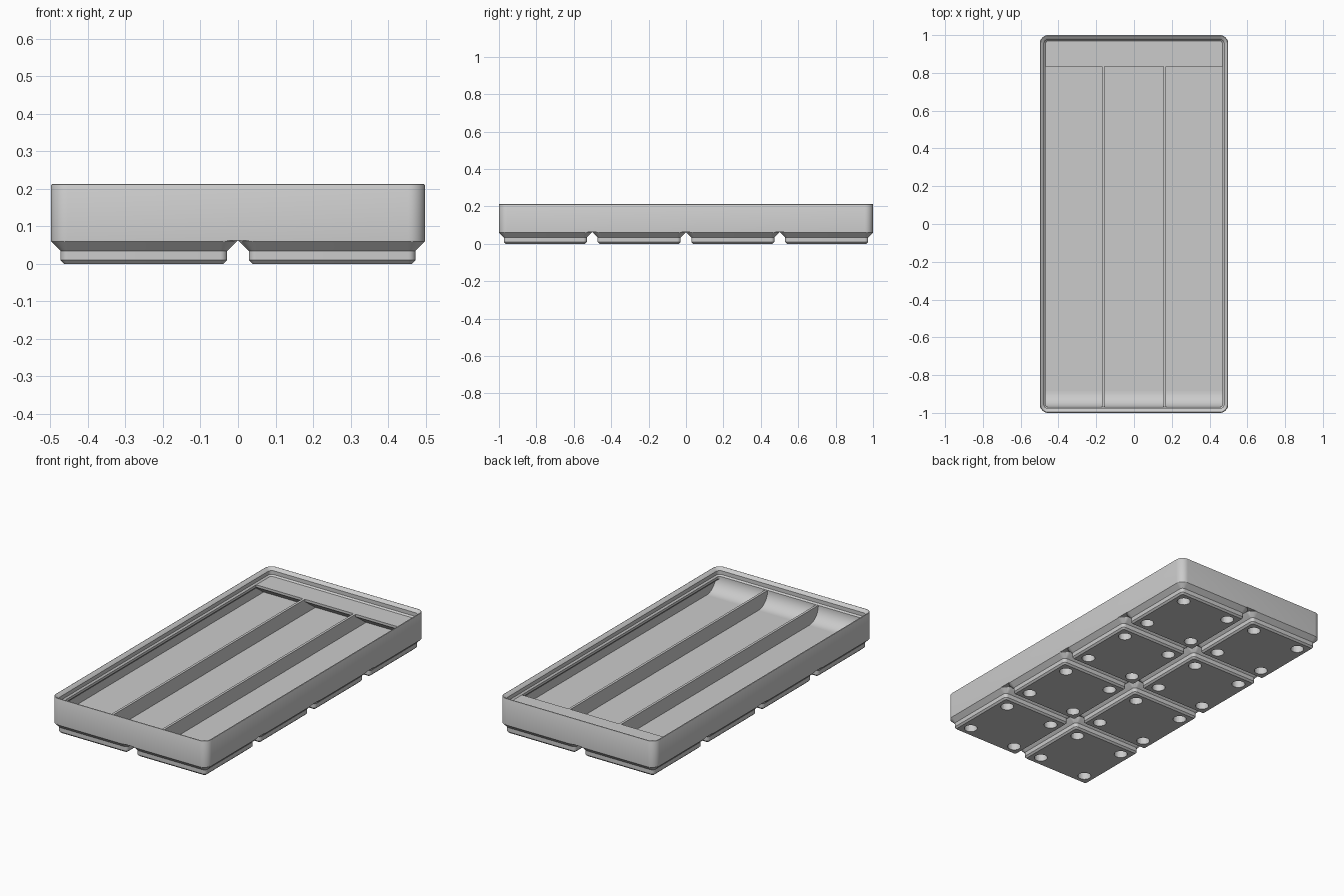
import bpy, bmesh, math
from mathutils import Vector

if "Cube" in bpy.data.objects:
    bpy.data.objects.remove(bpy.data.objects["Cube"], do_unlink=True)

# Dimensions are in millimetres and scaled when meshes are built
HX, HY = 41.75, 83.75          # half width and half length
SCALE = 1 / HY
PITCH = 42
FLOOR, RIM, BASE = 7, 14, 5.25
LIP = 2.6                      # how far the lip reaches inward

grey = bpy.data.materials.new("light_grey")
grey.use_nodes = True
grey.diffuse_color = (0.6, 0.6, 0.6, 1)
grey.node_tree.nodes["Principled BSDF"].inputs["Base Color"].default_value = (0.6, 0.6, 0.6, 1)


def finish(bm, name):
    bmesh.ops.recalc_face_normals(bm, faces=bm.faces)
    bmesh.ops.scale(bm, vec=Vector((SCALE,) * 3), verts=bm.verts)
    mesh = bpy.data.meshes.new(name)
    bm.to_mesh(mesh)
    bm.free()
    mesh.materials.append(grey)
    ob = bpy.data.objects.new(name, mesh)
    bpy.context.collection.objects.link(ob)
    return ob


def smooth(ob):
    bpy.ops.object.select_all(action="DESELECT")
    ob.select_set(True)
    bpy.context.view_layer.objects.active = ob
    bpy.ops.object.shade_smooth_by_angle(angle=math.radians(30))


def rounded_ring(hx, hy, r, z, cx=0, cy=0, steps=8):
    pts = []
    for q, (sx, sy) in enumerate(((1, 1), (-1, 1), (-1, -1), (1, -1))):
        for i in range(steps + 1):
            a = (q + i / steps) * math.pi / 2
            x = cx + sx * (hx - r) + r * math.cos(a)
            y = cy + sy * (hy - r) + r * math.sin(a)
            pts.append((max(-HX, min(HX, x)), max(-HY, min(HY, y)), z))
    return pts


def loft(name, rings):
    bm = bmesh.new()
    loops = [[bm.verts.new(p) for p in ring] for ring in rings]
    for a, b in zip(loops, loops[1:]):
        for i in range(len(a)):
            j = (i + 1) % len(a)
            bm.faces.new((a[i], a[j], b[j], b[i]))
    bm.faces.new(loops[0])
    bm.faces.new(loops[-1])
    return finish(bm, name)


def prism(name, profile, x0, x1):
    bm = bmesh.new()
    face = bm.faces.new([bm.verts.new((x0, y, z)) for y, z in profile])
    out = bmesh.ops.extrude_face_region(bm, geom=[face], use_keep_orig=True)
    moved = [v for v in out["geom"] if isinstance(v, bmesh.types.BMVert)]
    bmesh.ops.translate(bm, vec=(x1 - x0, 0, 0), verts=moved)
    return finish(bm, name)


# Tray shell: outer wall, rounded rim, stepped stacking lip, inner wall, floor
shell_profile = [(0, BASE), (0, 17.5), (0.12, 17.72), (0.35, 17.8), (0.65, 17.7),
                 (1.9, 16.5), (1.9, 14.7), (LIP, RIM), (LIP, 12.8),
                 (0.95, 11.15), (0.95, FLOOR)]
smooth(loft("tray_shell", [rounded_ring(HX - d, HY - d, max(3.75 - d, 0.8), z)
                           for d, z in shell_profile]))

# Curved scoop along the front wall
y_wall, radius = -HY + LIP, RIM - FLOOR
arc = [(y_wall + radius - radius * math.sin(t * math.pi / 32),
        RIM - radius * math.cos(t * math.pi / 32)) for t in range(17)]
scoop = [(-82.1, FLOOR)] + arc + [(-82.1, RIM)]
smooth(prism("front_scoop", scoop, -40.85, 40.85))

# Sloped label shelf along the back wall
shelf = [(69.9, RIM), (69.9, RIM - 1.2), (77.9, FLOOR), (82.1, FLOOR), (82.1, RIM)]
smooth(prism("label_shelf", shelf, -40.85, 40.85))

# Two dividers making three compartments
for side, x in (("right", -13.6), ("left", 13.6)):
    wall = [(-81.6, FLOOR - 0.2), (81.6, FLOOR - 0.2), (81.6, RIM), (-81.6, RIM)]
    prism(side + "_divider", wall, x - 0.6, x + 0.6)

# Stepped feet, each with four round sockets underneath
foot_profile = [(17.8, 0.8, 0), (18.6, 1.6, 0.8), (18.6, 1.6, 2.85),
                (20.75, 3.75, 5), (21, 4.6, BASE)]
for col in range(2):
    for row in range(4):
        cx, cy = (col - 0.5) * PITCH, (row - 1.5) * PITCH
        foot = loft(f"foot_{col + 1}_{row + 1}",
                    [rounded_ring(h, h, r, z, cx, cy) for h, r, z in foot_profile])
        bm = bmesh.new()
        for sx in (-1, 1):
            for sy in (-1, 1):
                made = bmesh.ops.create_cone(bm, cap_ends=True, segments=32,
                                             radius1=3, radius2=3, depth=7)
                bmesh.ops.translate(bm, verts=made["verts"],
                                    vec=(cx + sx * 13, cy + sy * 13, 0))
        cutter = finish(bm, "socket_cutter")
        cutter.hide_render = True
        cut = foot.modifiers.new("sockets", "BOOLEAN")
        cut.operation, cut.solver, cut.object = "DIFFERENCE", "EXACT", cutter
        smooth(foot)
        bpy.ops.object.modifier_apply(modifier=cut.name)
        bpy.data.objects.remove(cutter, do_unlink=True)
        smooth(foot)
